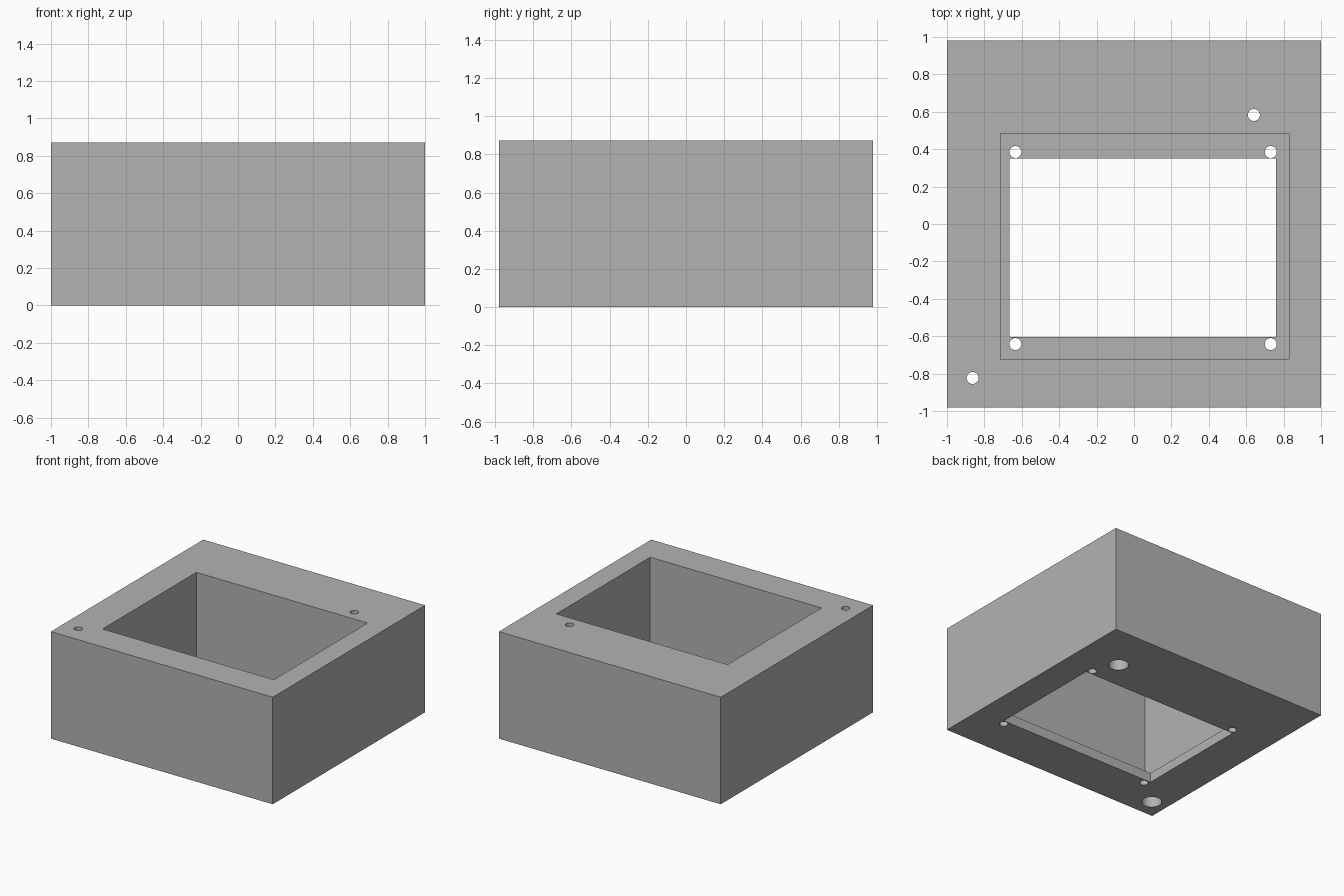
import bpy

cube = bpy.data.objects.get("Cube")
if cube:
    bpy.data.objects.remove(cube, do_unlink=True)

HEIGHT = 0.872
FLOOR = 0.078
OVER = 0.05  # how far cutters overshoot open faces

grey = bpy.data.materials.new("plain_grey")
grey.use_nodes = True
colour = (0.45, 0.45, 0.45, 1)
grey.diffuse_color = colour
grey.node_tree.nodes["Principled BSDF"].inputs["Base Color"].default_value = colour


def box(name, x0, x1, y0, y1, z0, z1):
    bpy.ops.mesh.primitive_cube_add(
        size=1, location=((x0 + x1) / 2, (y0 + y1) / 2, (z0 + z1) / 2))
    obj = bpy.context.object
    obj.name = name
    obj.scale = (x1 - x0, y1 - y0, z1 - z0)
    bpy.ops.object.transform_apply(location=True, rotation=False, scale=True)
    obj.data.materials.append(grey)
    return obj


def rod(name, x, y, radius, z0, z1):
    bpy.ops.mesh.primitive_cylinder_add(
        vertices=32, radius=radius, depth=z1 - z0, location=(x, y, (z0 + z1) / 2))
    obj = bpy.context.object
    obj.name = name
    obj.data.materials.append(grey)
    return obj


def cut(target, cutter):
    mod = target.modifiers.new(cutter.name, "BOOLEAN")
    mod.operation = "DIFFERENCE"
    mod.solver = "EXACT"
    mod.object = cutter
    bpy.context.view_layer.objects.active = target
    bpy.ops.object.modifier_apply(modifier=mod.name)
    bpy.data.objects.remove(cutter, do_unlink=True)


# Solid outer block
housing = box("housing", -1, 1, -0.981, 0.981, 0, HEIGHT)

# Deep pocket, then the smaller window through its floor
cut(housing, box("pocket", -0.714, 0.83, -0.725, 0.484, FLOOR, HEIGHT + OVER))
cut(housing, box("window", -0.666, 0.76, -0.604, 0.35, -OVER, FLOOR + OVER))

# Screw holes in the floor, beside the window corners
for x in (-0.634, 0.731):
    for y in (-0.642, 0.385):
        cut(housing, rod("floor_hole", x, y, 0.032, -OVER, FLOOR + OVER))

# Mounting holes through the rim, widened from below
for x, y in ((-0.863, -0.823), (0.641, 0.583)):
    cut(housing, rod("mounting_hole", x, y, 0.032, -OVER, HEIGHT + OVER))
    cut(housing, rod("counterbore", x, y, 0.075, -OVER, 0.5))

bpy.ops.object.select_all(action="DESELECT")
housing.select_set(True)
bpy.context.view_layer.objects.active = housing
bpy.ops.object.shade_smooth_by_angle()
